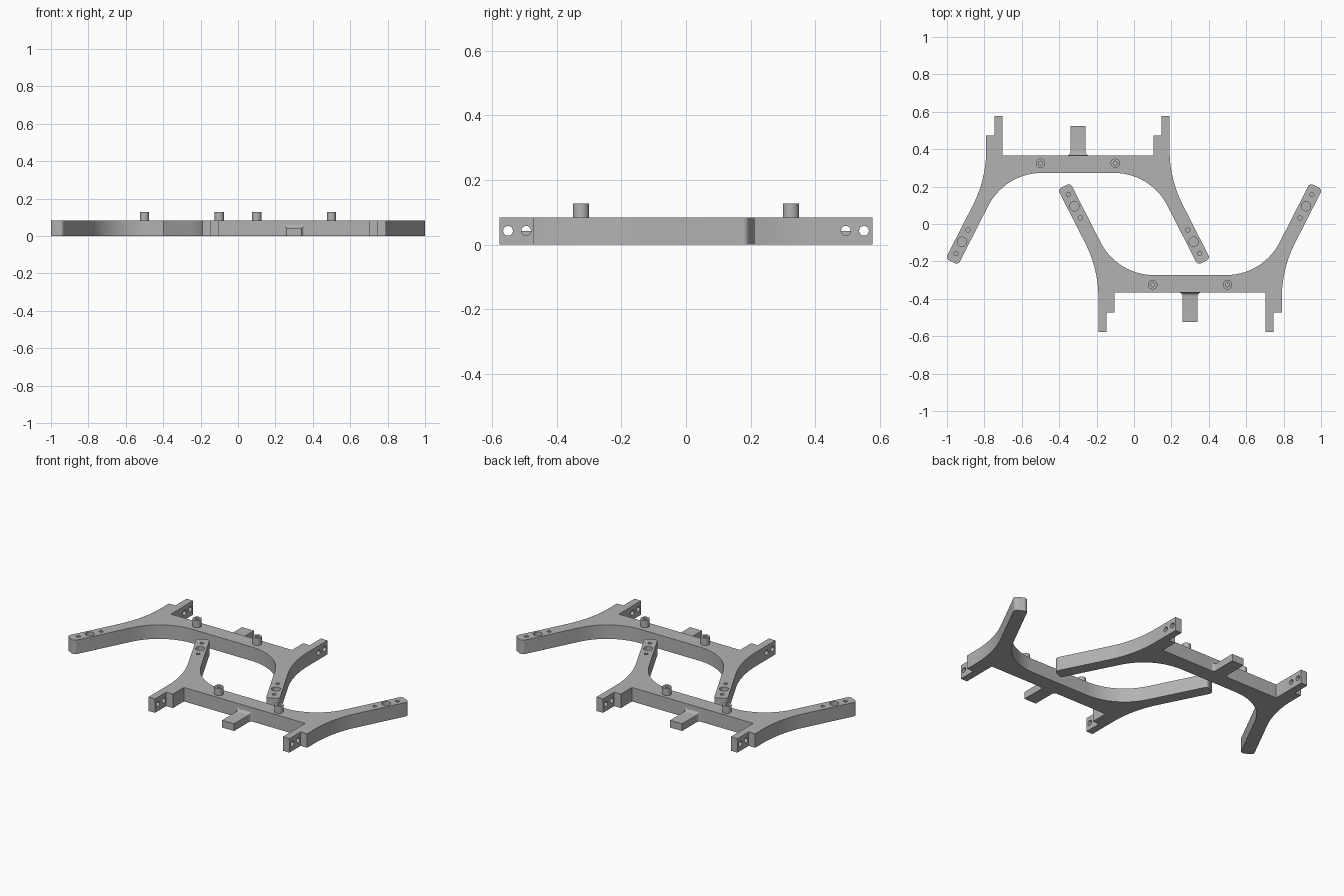
import bpy, bmesh, math
from mathutils import Vector, Matrix

cube = bpy.data.objects.get("Cube")
if cube:
    bpy.data.objects.remove(cube, do_unlink=True)

HEIGHT = 0.084
grey = bpy.data.materials.new("plain grey")
grey.use_nodes = True
grey.diffuse_color = (0.45, 0.45, 0.45, 1)
grey.node_tree.nodes["Principled BSDF"].inputs["Base Color"].default_value = (0.45, 0.45, 0.45, 1)


def make_object(name, bm):
    bmesh.ops.recalc_face_normals(bm, faces=bm.faces)
    mesh = bpy.data.meshes.new(name)
    bm.to_mesh(mesh)
    bm.free()
    mesh.materials.append(grey)
    obj = bpy.data.objects.new(name, mesh)
    bpy.context.collection.objects.link(obj)
    return obj


def select_only(obj):
    bpy.ops.object.select_all(action='DESELECT')
    obj.select_set(True)
    bpy.context.view_layer.objects.active = obj


def fillet(before, corner, after, radius, steps=14):
    """Points of a round that replaces a corner."""
    a, c, b = Vector(before), Vector(corner), Vector(after)
    u, v = (a - c).normalized(), (b - c).normalized()
    half = u.angle(v) / 2
    centre = c + (u + v).normalized() * radius / math.sin(half)
    start = c + u * radius / math.tan(half) - centre
    end = c + v * radius / math.tan(half) - centre
    sweep = start.angle_signed(end)
    return [centre + Matrix.Rotation(-sweep * i / steps, 2) @ start for i in range(steps + 1)]


def add_cylinder(bm, radius, low, high, place):
    bmesh.ops.create_cone(bm, cap_ends=True, segments=32, radius1=radius, radius2=radius,
                          depth=high - low,
                          matrix=place @ Matrix.Translation((0, 0, (low + high) / 2)))


# Half outline: inner bend, rounded arm tip, outer bend
slant = math.radians(27)
along = Vector((math.sin(slant), -math.cos(slant)))
across = Vector((math.cos(slant), math.sin(slant)))
tip_out = Vector((0.707, -0.185))
tip_in = tip_out - across * 0.075
bar_in, bar_out, side = 0.273, 0.367, 0.49
bend_in = tip_in - along * ((bar_in - tip_in.y) / math.cos(slant))
bend_out = tip_out - along * ((tip_out.x - side) / math.sin(slant))
half = (fillet((0, bar_in), bend_in, tip_in, 0.32)
        + fillet(bend_in, tip_in, tip_out, 0.02, 6)
        + fillet(tip_in, tip_out, bend_out, 0.02, 6)
        + fillet(tip_out, bend_out, (side, 0.578), 0.65))

# Stepped mounting lugs, both stepped towards -x
lug_in, lug_mid, step, end = 0.403, 0.447, 0.472, 0.578
right_lug = [(side, end), (lug_mid, end), (lug_mid, step), (lug_in, step), (lug_in, bar_out)]
left_lug = [(-side, step), (-lug_mid, step), (-lug_mid, end), (-lug_in, end), (-lug_in, bar_out)]
outline = ([tuple(p) for p in half] + right_lug + left_lug[::-1]
           + [(-p.x, p.y) for p in reversed(half)])

bm = bmesh.new()
face = bm.faces.new([bm.verts.new((x, y, 0)) for x, y in outline])
lift = bmesh.ops.extrude_face_region(bm, geom=[face])
bmesh.ops.translate(bm, vec=(0, 0, HEIGHT),
                    verts=[v for v in lift["geom"] if isinstance(v, bmesh.types.BMVert)])
frame = make_object("bracket_frame", bm)

# Pegs on the cross bar
PEGS = [Matrix.Translation((x, 0.325, 0)) for x in (-0.2, 0.2)]
bm = bmesh.new()
for place in PEGS:
    add_cylinder(bm, 0.025, HEIGHT - 0.02, 0.128, place)
pegs = make_object("bar_pegs", bm)

# Hole cutters for the arms, lugs and pegs
bm = bmesh.new()
middle = (tip_in + tip_out) / 2
for sign in (-1, 1):
    for distance, radius in ((0.05, 0.011), (0.12, 0.025), (0.19, 0.011)):
        p = middle - along * distance
        add_cylinder(bm, radius, 0.025, 0.2, Matrix.Translation((sign * p.x, p.y, 0)))
    for y in (0.495, 0.551):
        place = Matrix.Translation((sign * side, y, 0.043)) @ Matrix.Rotation(math.pi / 2, 4, 'Y')
        add_cylinder(bm, 0.015, -0.2, 0.2, place)
frame_cutter = make_object("frame_hole_cutter", bm)
bm = bmesh.new()
for place in PEGS:
    add_cylinder(bm, 0.011, HEIGHT + 0.002, 0.2, place)
peg_cutter = make_object("peg_hole_cutter", bm)

for obj, cutter in ((frame, frame_cutter), (pegs, peg_cutter)):
    cutter.hide_render = True
    cut = obj.modifiers.new("holes", 'BOOLEAN')
    cut.object = cutter
    cut.solver = 'EXACT'
    select_only(obj)
    bpy.ops.object.modifier_apply(modifier=cut.name)
    bpy.data.objects.remove(cutter, do_unlink=True)

# Tongue with a flared root
flare = 0.018
sections = [(bar_out - 0.01, flare)]
for i in range(7):
    t = i / 6 * math.pi / 2
    sections.append((bar_out + flare * (1 - math.cos(t)), flare * (1 - math.sin(t))))
sections.append((0.523, 0))
bm = bmesh.new()
rings = []
for y, grow in sections:
    w, h = 0.04 + grow, 0.043 + grow
    rings.append([bm.verts.new((x, y, z)) for x, z in ((-w, 0), (w, 0), (w, h), (-w, h))])
for a, b in zip(rings, rings[1:]):
    for i in range(4):
        j = (i + 1) % 4
        bm.faces.new((a[i], a[j], b[j], b[i]))
bm.faces.new(rings[0])
bm.faces.new(rings[-1])
tongue = make_object("bar_tongue", bm)

# Smooth the rounds, then place the pair of brackets half a turn apart
for obj in (frame, pegs, tongue):
    select_only(obj)
    bpy.ops.object.shade_smooth_by_angle(angle=math.radians(25))
    twin = obj.copy()
    bpy.context.collection.objects.link(twin)
    twin.name = "front_" + obj.name
    obj.name = "back_" + obj.name
    obj.location.x = -0.3
    twin.location.x = 0.3
    twin.rotation_euler.z = math.pi
